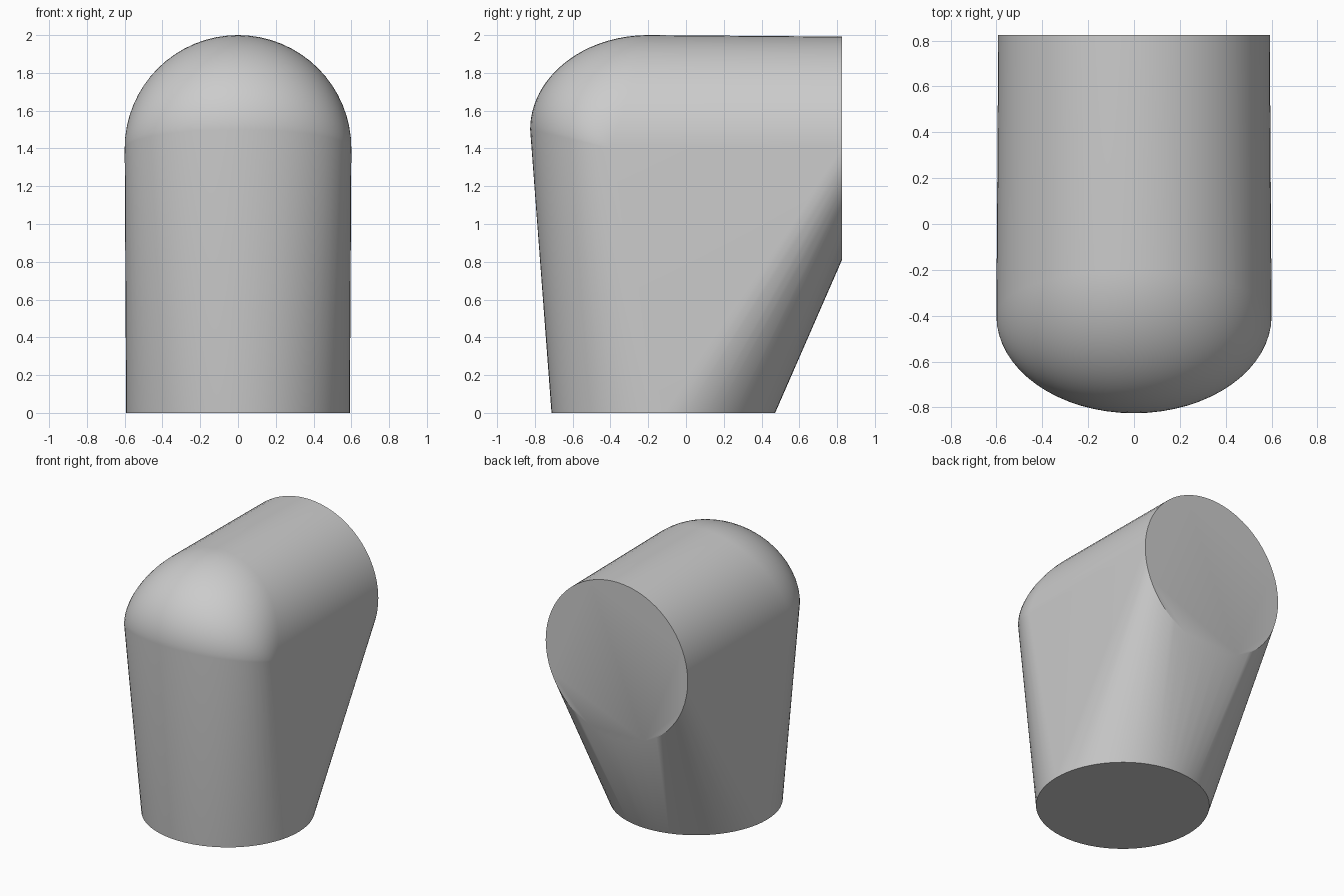
import bpy, bmesh
from math import sin, cos, pi, radians
from mathutils import Vector

cube = bpy.data.objects.get("Cube")
if cube:
    bpy.data.objects.remove(cube)

SEG = 64
R_END, R_BULB = 0.592, 0.6

grey = bpy.data.materials.new("plain_grey")
grey.use_nodes = True
colour = (0.6, 0.6, 0.6, 1)
grey.diffuse_color = colour
grey.node_tree.nodes["Principled BSDF"].inputs["Base Color"].default_value = colour

points = []
# Round openings at the bottom and at the back
for i in range(SEG):
    a = 2 * pi * i / SEG
    u, v = R_END * cos(a), R_END * sin(a)
    points.append(Vector((u, v - 0.12, 0)))
    points.append(Vector((u, 0.825, 1.4 + v)))

# Rounded bend: half ellipses fanned from a pivot out to the elbow profile
pivot = Vector((0, -0.4, 1.4))
STEPS = 24
for k in range(STEPS + 1):
    t = pi / 2 * k / STEPS
    rim = Vector((0, -0.2 - 0.625 * cos(t), 1.5 + 0.5 * sin(t)))
    for i in range(SEG // 2 + 1):
        a = -pi / 2 + 2 * pi * i / SEG
        p = pivot + (rim - pivot) * cos(a)
        p.x = R_BULB * sin(a)
        points.append(p)

# Wrap the sections in one taut skin
bm = bmesh.new()
for p in points:
    bm.verts.new(p)
bmesh.ops.remove_doubles(bm, verts=bm.verts, dist=0.0005)
hull = bmesh.ops.convex_hull(bm, input=bm.verts)
loose = [g for g in hull["geom_interior"] + hull["geom_unused"]
         if isinstance(g, bmesh.types.BMVert)]
bmesh.ops.delete(bm, geom=list(set(loose)), context='VERTS')
bmesh.ops.dissolve_limit(bm, angle_limit=radians(0.2), verts=bm.verts, edges=bm.edges)
bmesh.ops.recalc_face_normals(bm, faces=bm.faces)

mesh = bpy.data.meshes.new("elbow_body")
bm.to_mesh(mesh)
bm.free()
mesh.materials.append(grey)
body = bpy.data.objects.new("elbow_body", mesh)
bpy.context.collection.objects.link(body)
bpy.context.view_layer.objects.active = body
body.select_set(True)
bpy.ops.object.shade_smooth_by_angle(angle=radians(30))
